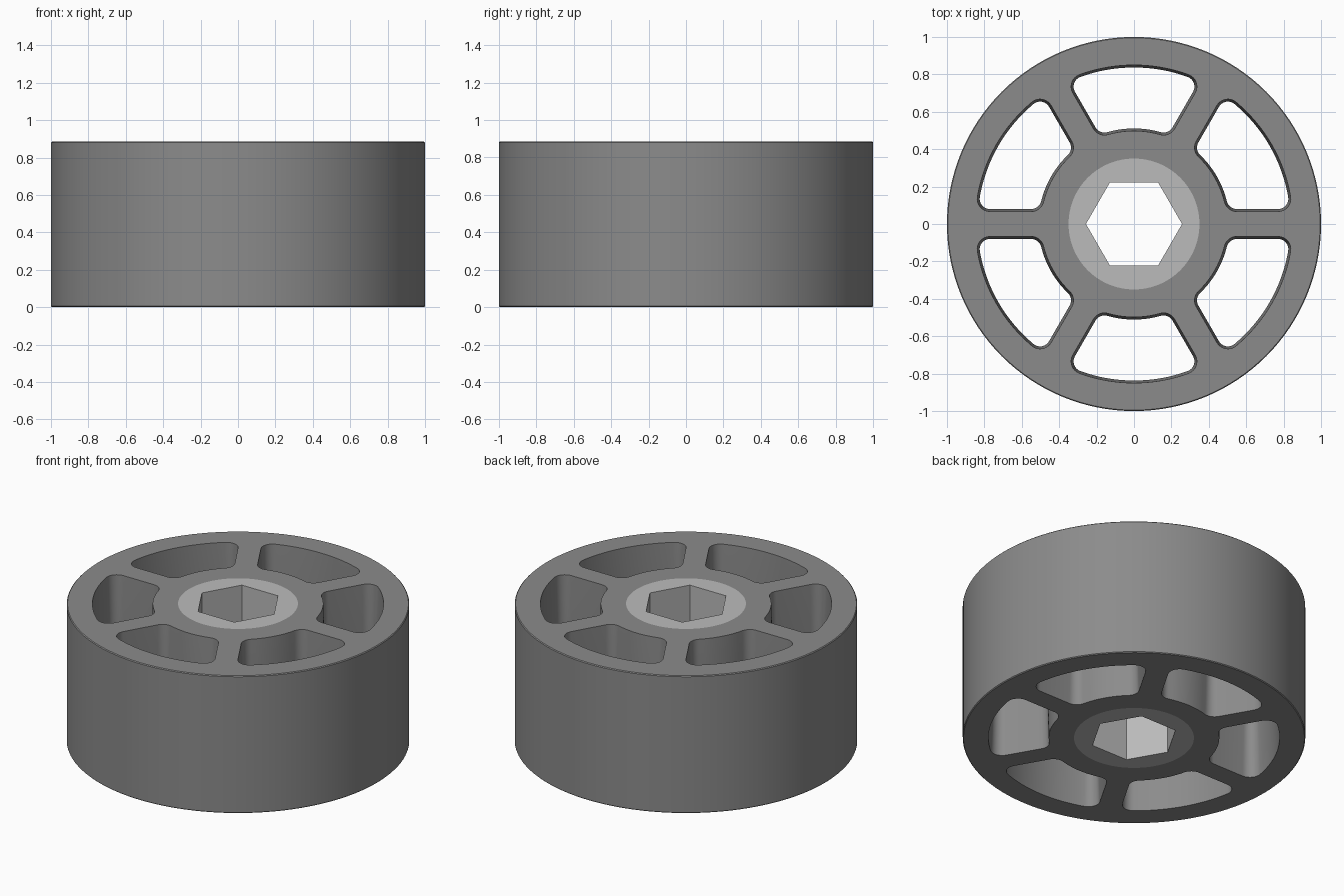
import bpy, bmesh
from math import sin, cos, pi, asin, sqrt, radians

if "Cube" in bpy.data.objects:
    bpy.data.objects.remove(bpy.data.objects["Cube"])

H = 0.885


def arc(cx, cy, r, a0, a1, n):
    return [(cx + r * cos(a0 + (a1 - a0) * i / n), cy + r * sin(a0 + (a1 - a0) * i / n))
            for i in range(n + 1)]


def circle(r, n):
    return arc(0, 0, r, 0, 2 * pi, n)[:-1]


def rotate(pts, a):
    return [(x * cos(a) - y * sin(a), x * sin(a) + y * cos(a)) for x, y in pts]


def window(half_spoke, r_in, r_out, fillet):
    """Rounded window between the spokes at 0 and 60 degrees."""
    y = half_spoke + fillet
    ao = asin(y / (r_out - fillet))
    ai = asin(y / (r_in + fillet))
    xo = sqrt((r_out - fillet) ** 2 - y * y)
    xi = sqrt((r_in + fillet) ** 2 - y * y)
    lower_in = arc(xi, y, fillet, pi + ai, 1.5 * pi, 8)
    lower_out = arc(xo, y, fillet, -pi / 2, ao, 8)
    half = lower_in + lower_out
    # Mirror the half outline across the 30 degree line
    mirrored = [(x * cos(pi / 3) + v * sin(pi / 3), x * sin(pi / 3) - v * cos(pi / 3))
                for x, v in reversed(half)]
    rim = arc(0, 0, r_out, ao, pi / 3 - ao, 16)[1:-1]
    hub = arc(0, 0, r_in, pi / 3 - ai, ai, 10)[1:-1]
    return half + rim + mirrored + hub


def plate(name, walls, color):
    """Each wall is a bottom-to-top list of (outline, z); both ends are filled between walls."""
    bm = bmesh.new()
    ends = ([], [])
    for wall in walls:
        rings = [[bm.verts.new((x, y, z)) for x, y in pts] for pts, z in wall]
        n = len(rings[0])
        for a, b in zip(rings, rings[1:]):
            for i in range(n):
                j = (i + 1) % n
                bm.faces.new((a[i], a[j], b[j], b[i]))
        for ring, store in ((rings[0], ends[0]), (rings[-1], ends[1])):
            store += [bm.edges.get((ring[i], ring[(i + 1) % n])) for i in range(n)]
    for edges, z in zip(ends, (-1, 1)):
        bmesh.ops.triangle_fill(bm, edges=edges, use_beauty=True, use_dissolve=False,
                                normal=(0, 0, z))
    bmesh.ops.recalc_face_normals(bm, faces=bm.faces)
    me = bpy.data.meshes.new(name)
    bm.to_mesh(me)
    bm.free()
    ob = bpy.data.objects.new(name, me)
    bpy.context.collection.objects.link(ob)
    mat = bpy.data.materials.new(name + "_grey")
    mat.diffuse_color = (color, color, color, 1)
    mat.use_nodes = True
    mat.node_tree.nodes["Principled BSDF"].inputs["Base Color"].default_value = mat.diffuse_color
    me.materials.append(mat)
    bpy.ops.object.select_all(action='DESELECT')
    ob.select_set(True)
    bpy.context.view_layer.objects.active = ob
    bpy.ops.object.shade_smooth_by_angle(angle=radians(30))


# Wheel body: outer tread with a tiny edge break, hub bore, six drafted windows
c = 0.005
body = [
    [(circle(1 - c, 128), 0), (circle(1, 128), c), (circle(1, 128), H - c), (circle(1 - c, 128), H)],
    [(circle(0.35, 96), 0), (circle(0.35, 96), H)],
]
wide = window(0.067, 0.498, 0.85, 0.068)
narrow = window(0.080, 0.511, 0.837, 0.055)
for k in range(6):
    a = k * pi / 3
    body.append([(rotate(wide, a), 0), (rotate(narrow, a), H / 2), (rotate(wide, a), H)])
plate("wheel_body", body, 0.26)

# Hub insert with hexagonal shaft bore
plate("hub_insert", [
    [(circle(0.35, 96), 0), (circle(0.35, 96), H)],
    [(circle(0.257, 6), 0), (circle(0.257, 6), H)],
], 0.5)
